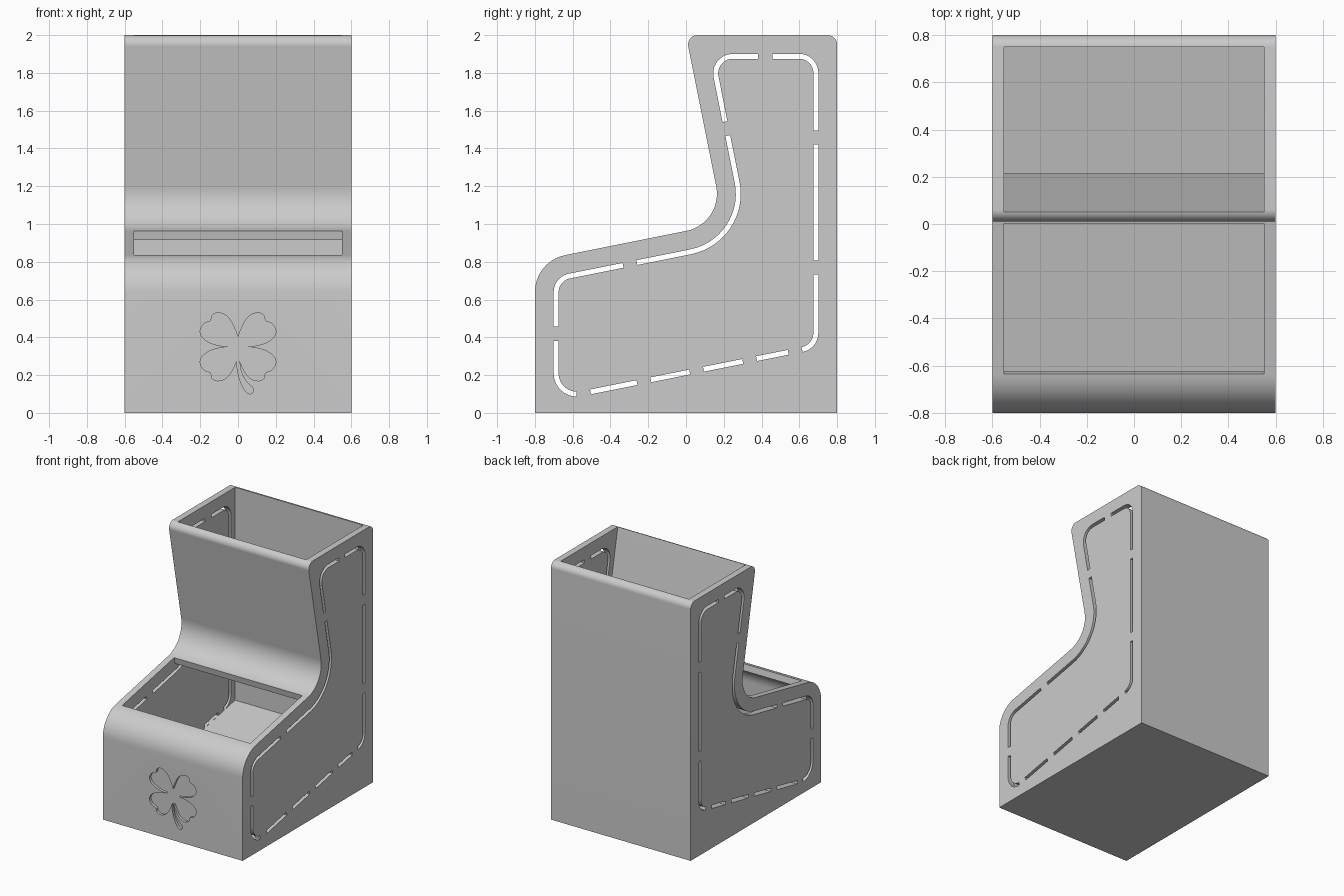
import bpy, bmesh, math
from mathutils import Vector
from mathutils.geometry import intersect_point_line

if "Cube" in bpy.data.objects:
    bpy.data.objects.remove(bpy.data.objects["Cube"], do_unlink=True)


def fillet(corners, steps=14):
    """Closed 2D outline from (a, b, radius) corners."""
    out = []
    for i, (a, b, r) in enumerate(corners):
        p = Vector((a, b))
        if not r:
            out.append(p)
            continue
        u = (Vector(corners[i - 1][:2]) - p).normalized()
        v = (Vector(corners[(i + 1) % len(corners)][:2]) - p).normalized()
        half = u.angle(v) / 2
        centre = p + (u + v).normalized() * r / math.sin(half)
        start = p + u * r / math.tan(half) - centre
        end = p + v * r / math.tan(half) - centre
        sweep = math.pi - 2 * half
        for k in range(steps + 1):
            t = k / steps
            out.append(centre + (start * math.sin((1 - t) * sweep)
                                 + end * math.sin(t * sweep)) / math.sin(sweep))
    return out


def smooth_curve(pts, steps=5):
    """Open Catmull-Rom curve through 2D points."""
    p = [Vector(q) for q in pts]
    p = [p[0]] + p + [p[-1]]
    out = []
    for a, b, c, d in zip(p, p[1:], p[2:], p[3:]):
        for k in range(steps):
            t = k / steps
            out.append(0.5 * (2 * b + (c - a) * t + (2 * a - 5 * b + 4 * c - d) * t ** 2
                              + (3 * b - a - 3 * c + d) * t ** 3))
    return out + [p[-1]]


def prism(name, outlines, axis, low, high):
    """Extrude 2D outlines along x (outline in y, z) or y (outline in x, z)."""
    bm = bmesh.new()
    for outline in outlines:
        place = (lambda p: (low, p[0], p[1])) if axis == "x" else (lambda p: (p[0], low, p[1]))
        face = bm.faces.new([bm.verts.new(place(p)) for p in outline])
        ext = bmesh.ops.extrude_face_region(bm, geom=[face])
        move = Vector((high - low, 0, 0)) if axis == "x" else Vector((0, high - low, 0))
        bmesh.ops.translate(bm, vec=move,
                            verts=[g for g in ext["geom"] if isinstance(g, bmesh.types.BMVert)])
    bmesh.ops.recalc_face_normals(bm, faces=bm.faces)
    mesh = bpy.data.meshes.new(name)
    bm.to_mesh(mesh)
    bm.free()
    obj = bpy.data.objects.new(name, mesh)
    bpy.context.scene.collection.objects.link(obj)
    return obj


def cut(target, cutter):
    mod = target.modifiers.new("cut", "BOOLEAN")
    mod.operation, mod.solver, mod.object = "DIFFERENCE", "EXACT", cutter
    bpy.context.view_layer.objects.active = target
    bpy.ops.object.modifier_apply(modifier=mod.name)
    bpy.data.objects.remove(cutter, do_unlink=True)


def dashes(path, gap_points, gap, width):
    """Split a closed path at the gaps and widen each piece into a band."""
    n = len(path)
    marks, s = [], 0.0
    for i in range(2 * n + 1):
        marks.append((s, path[i % n]))
        s += (path[(i + 1) % n] - path[i % n]).length
    total = marks[n][0]

    def nearest(q):
        best = None
        for (s0, a), (s1, b) in zip(marks[:n], marks[1:n + 1]):
            if s1 - s0 < 1e-6:
                continue
            t = min(1, max(0, intersect_point_line(q, a, b)[1]))
            d = (a.lerp(b, t) - q).length
            if best is None or d < best[0]:
                best = (d, s0 + t * (s1 - s0))
        return best[1]

    def at(pos):
        for (s0, a), (s1, b) in zip(marks, marks[1:]):
            if s0 <= pos <= s1 and s1 > s0:
                return a.lerp(b, (pos - s0) / (s1 - s0))

    stops = sorted(nearest(Vector(g)) for g in gap_points)
    bands = []
    for s0, s1 in zip(stops, stops[1:] + [stops[0] + total]):
        s0, s1 = s0 + gap / 2, s1 - gap / 2
        pts = [at(s0)] + [p for m, p in marks if s0 + 0.002 < m < s1 - 0.002] + [at(s1)]
        left, right = [], []
        for i, p in enumerate(pts):
            d = (pts[min(i + 1, len(pts) - 1)] - pts[max(i - 1, 0)]).normalized()
            side = Vector((-d.y, d.x)) * width / 2
            left.append(p + side)
            right.append(p - side)
        bands.append(left + right[::-1])
    return bands


# Solid stepped body, drawn as a side profile
body = prism("bin_body", [fillet([
    (-0.8, 0, 0), (-0.8, 0.803, 0.2), (0.199, 1.003, 0.2),
    (0, 2, 0.05), (0.8, 2, 0.05), (0.8, 0, 0)])], "x", -0.6, 0.6)

# Hollow inside with sloping floor, open at the top and on the seat slope
cavity = fillet([
    (-0.75, 0.048, 0), (-0.75, 0.762, 0.15),
    (-0.625, 0.787, 0), (-0.655, 0.937, 0), (-0.018, 1.064, 0), (0.012, 0.9144, 0),
    (0.258, 0.9637, 0.25), (0.031, 2.1, 0), (0.75, 2.1, 0), (0.75, 0.348, 0)])
cut(body, prism("cavity_cutter", [cavity], "x", -0.55, 0.55))

# Dashed slots through both side walls
slot_path = fillet([
    (-0.6875, 0.075, 0.11), (-0.6875, 0.7105, 0.0875), (0.332, 0.9144, 0.3125),
    (0.1375, 1.8875, 0.09), (0.6875, 1.8875, 0.0875), (0.6875, 0.35, 0.09)])
gaps = [(0.42, 1.89), (0.69, 1.458), (0.69, 0.769), (0.578, 0.328), (0.337, 0.28),
        (0.056, 0.224), (-0.223, 0.168), (-0.543, 0.104), (-0.69, 0.419),
        (-0.297, 0.789), (0.214, 1.505)]
cut(body, prism("slot_cutter", dashes(slot_path, gaps, 0.075, 0.026), "x", -0.7, 0.7))

# Four-leaf clover recessed into the front: one leaf mirrored, plus a stem
leaf = smooth_curve([(0, 0.05), (0.015, 0.09), (0.04, 0.14), (0.07, 0.17), (0.11, 0.18),
                     (0.138, 0.165), (0.145, 0.138), (0.18, 0.122), (0.2, 0.085),
                     (0.188, 0.05), (0.15, 0.022), (0.1, 0.007), (0.053, 0)])
clover = []
for sx, sz in ((1, 1), (1, -1), (-1, -1), (-1, 1)):
    quarter = [(sx * p.x, 0.35 + sz * p.y) for p in leaf]
    clover += (quarter if sx * sz > 0 else quarter[::-1])[:-1]
stem = smooth_curve([(-0.007, 0.32), (-0.006, 0.25), (0.008, 0.18), (0.033, 0.125),
                     (0.058, 0.101), (0.08, 0.11), (0.078, 0.133), (0.045, 0.165),
                     (0.02, 0.21), (0.009, 0.26), (0.007, 0.32)])
cut(body, prism("clover_cutter", [clover], "y", -0.9, -0.78))
cut(body, prism("stem_cutter", [stem], "y", -0.9, -0.78))

# Single grey material
grey = bpy.data.materials.new("plain_grey")
grey.use_nodes = True
colour = (0.6, 0.6, 0.6, 1)
grey.diffuse_color = colour
grey.node_tree.nodes["Principled BSDF"].inputs["Base Color"].default_value = colour
body.data.materials.clear()
body.data.materials.append(grey)

bpy.ops.object.select_all(action="DESELECT")
body.select_set(True)
bpy.context.view_layer.objects.active = body
bpy.ops.object.shade_smooth_by_angle(angle=math.radians(30))
